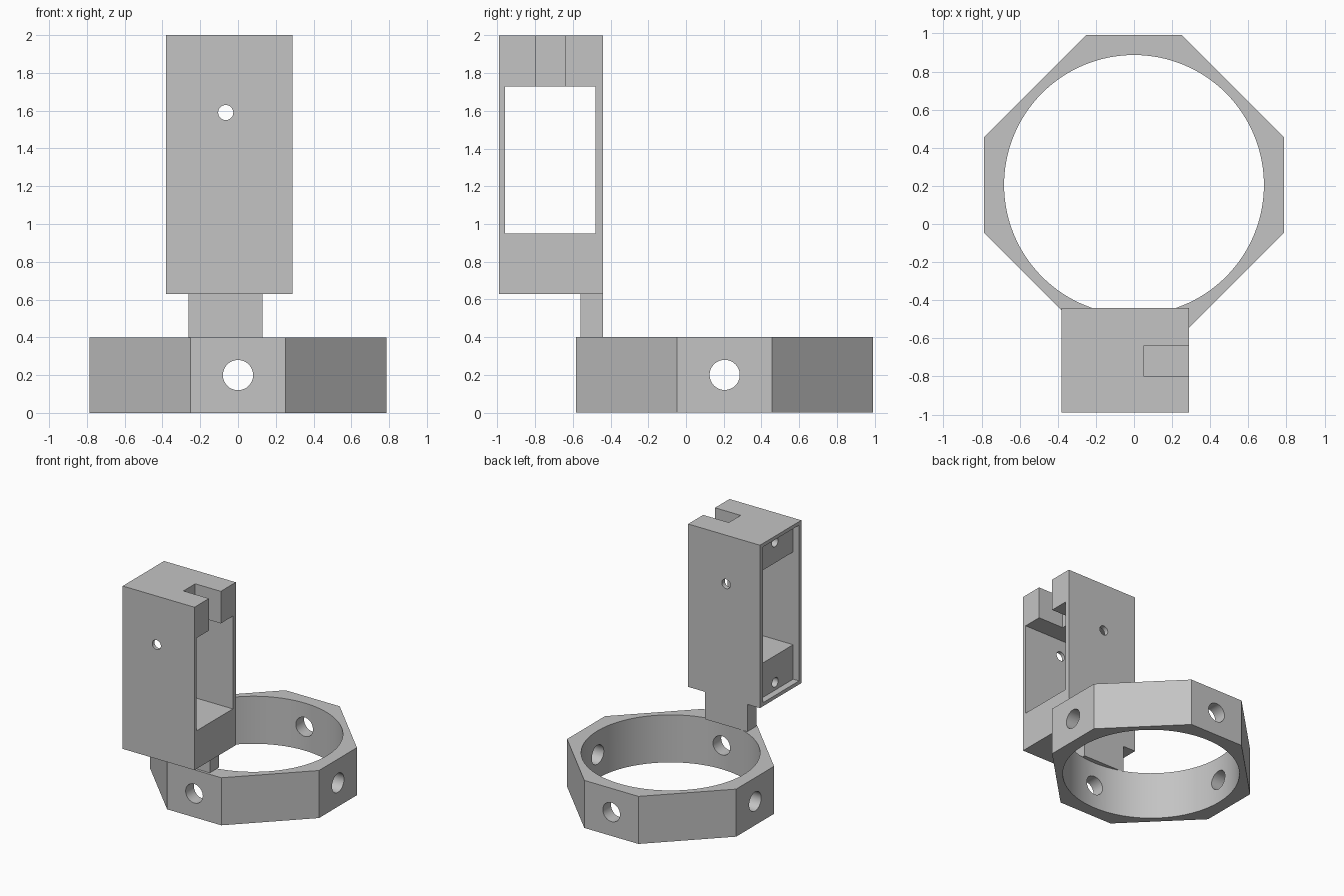
import bpy
import bmesh
from math import radians
from mathutils import Matrix, Vector

old = bpy.data.objects.get("Cube")
if old:
    bpy.data.objects.remove(old, do_unlink=True)

grey = bpy.data.materials.new("plain grey")
grey.use_nodes = True
grey.diffuse_color = (0.55, 0.55, 0.55, 1)
grey.node_tree.nodes["Principled BSDF"].inputs["Base Color"].default_value = (0.55, 0.55, 0.55, 1)


def add_object(name, bm):
    bmesh.ops.recalc_face_normals(bm, faces=bm.faces)
    mesh = bpy.data.meshes.new(name)
    bm.to_mesh(mesh)
    bm.free()
    mesh.materials.append(grey)
    obj = bpy.data.objects.new(name, mesh)
    bpy.context.collection.objects.link(obj)
    return obj


def box(name, low, high):
    low, high = Vector(low), Vector(high)
    bm = bmesh.new()
    bmesh.ops.create_cube(bm, size=1, matrix=Matrix.Translation((low + high) / 2)
                          @ Matrix.Diagonal((*(high - low), 1)))
    return add_object(name, bm)


def rod(name, centre, radius, length, axis="Z", sides=32):
    turn = {"X": Matrix.Rotation(radians(90), 4, "Y"),
            "Y": Matrix.Rotation(radians(90), 4, "X"), "Z": Matrix()}[axis]
    bm = bmesh.new()
    bmesh.ops.create_cone(bm, cap_ends=True, segments=sides, radius1=radius, radius2=radius,
                          depth=length, matrix=Matrix.Translation(centre) @ turn)
    return add_object(name, bm)


def select(obj):
    bpy.ops.object.select_all(action="DESELECT")
    bpy.context.view_layer.objects.active = obj
    obj.select_set(True)


def cut(obj, cutters):
    for cutter in cutters:
        mod = obj.modifiers.new("cut", "BOOLEAN")
        mod.operation = "DIFFERENCE"
        mod.solver = "EXACT"
        mod.object = cutter
        select(obj)
        bpy.ops.object.modifier_apply(modifier=mod.name)
        bpy.data.objects.remove(cutter, do_unlink=True)
    select(obj)
    bpy.ops.object.shade_smooth_by_angle(angle=radians(30))


# Eight-sided ring with a round bore and four cross holes
RING_Y, RING_TOP, HALF, FLAT = 0.205, 0.4, 0.787, 0.252
corners = [(FLAT, HALF), (HALF, FLAT), (HALF, -FLAT), (FLAT, -HALF)]
outline = corners + [(-x, y) for x, y in reversed(corners)]
bm = bmesh.new()
base = bm.faces.new([bm.verts.new((x, y + RING_Y, 0)) for x, y in outline])
extruded = bmesh.ops.extrude_face_region(bm, geom=[base])["geom"]
bmesh.ops.translate(bm, vec=(0, 0, RING_TOP),
                    verts=[v for v in extruded if isinstance(v, bmesh.types.BMVert)])
ring = add_object("ring", bm)
middle = (0, RING_Y, RING_TOP / 2)
cut(ring, [rod("bore", middle, 0.682, 1, "Z", 128),
           rod("hole_x", middle, 0.08, 3, "X"),
           rod("hole_y", middle, 0.08, 3, "Y")])

# Neck joining the ring to the housing
box("neck", (-0.262, -0.56, RING_TOP), (0.13, -0.44, 0.63))

# Upright housing: window, shallow recess, cable slot, screw holes
housing = box("housing", (-0.38, -0.99, 0.63), (0.288, -0.44, 2))
cut(housing, [
    box("window", (-1, -0.96, 0.95), (1, -0.48, 1.73)),
    box("recess", (-1, -0.96, 0.66), (-0.325, -0.48, 1.97)),
    box("slot", (0.05, -0.797, 1.6), (1, -0.64, 2.2)),
    rod("wall_hole", (-0.065, -0.7, 1.59), 0.04, 1, "Y"),
    rod("upper_screw_hole", (-0.3, -0.72, 1.905), 0.04, 0.4, "X"),
    rod("lower_screw_hole", (-0.3, -0.72, 0.725), 0.04, 0.4, "X"),
])
